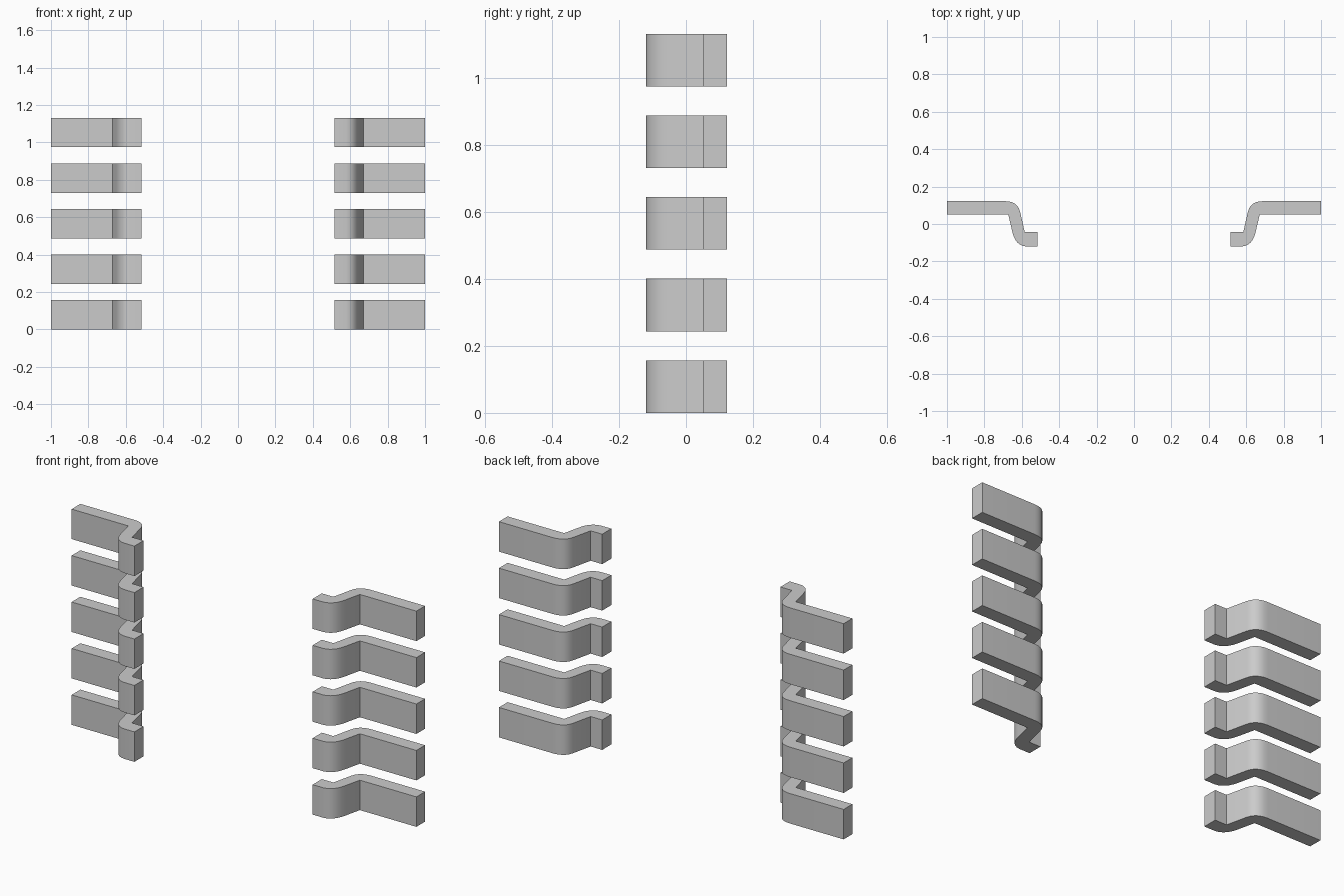
import bpy, bmesh, math

if "Cube" in bpy.data.objects:
    bpy.data.objects.remove(bpy.data.objects["Cube"])

HEIGHT, PITCH, COUNT = 0.157, 0.2435, 5


def arc(p0, ctrl, p1, n=6):
    """Rounded corner from p0 to p1 pulled towards ctrl."""
    pts = []
    for i in range(n + 1):
        t = i / n
        pts.append(tuple((1 - t) ** 2 * a + 2 * t * (1 - t) * c + t * t * b
                         for a, c, b in zip(p0, ctrl, p1)))
    return pts


# Z-bent strip seen from above (right-hand side)
profile = [(1.0, 0.122)]
profile += arc((0.69, 0.122), (0.622, 0.122), (0.609, 0.065))
profile += [(0.584, -0.044), (0.517, -0.044), (0.517, -0.12)]
profile += arc((0.578, -0.12), (0.635, -0.115), (0.651, -0.04))
profile += [(0.672, 0.05), (1.0, 0.05)]


def bracket(name, side, z):
    bm = bmesh.new()
    face = bm.faces.new([bm.verts.new((side * x, y, z)) for x, y in profile])
    ext = bmesh.ops.extrude_face_region(bm, geom=[face])
    for v in ext["geom"]:
        if isinstance(v, bmesh.types.BMVert):
            v.co.z += HEIGHT
    bmesh.ops.recalc_face_normals(bm, faces=bm.faces)
    mesh = bpy.data.meshes.new(name)
    bm.to_mesh(mesh)
    bm.free()
    obj = bpy.data.objects.new(name, mesh)
    bpy.context.collection.objects.link(obj)
    bpy.ops.object.select_all(action='DESELECT')
    obj.select_set(True)
    bpy.context.view_layer.objects.active = obj
    bpy.ops.object.shade_smooth_by_angle(angle=math.radians(35))


# Two mirrored columns of bent brackets
for i in range(COUNT):
    bracket(f"right_bracket_{i + 1}", 1, i * PITCH)
    bracket(f"left_bracket_{i + 1}", -1, i * PITCH)
